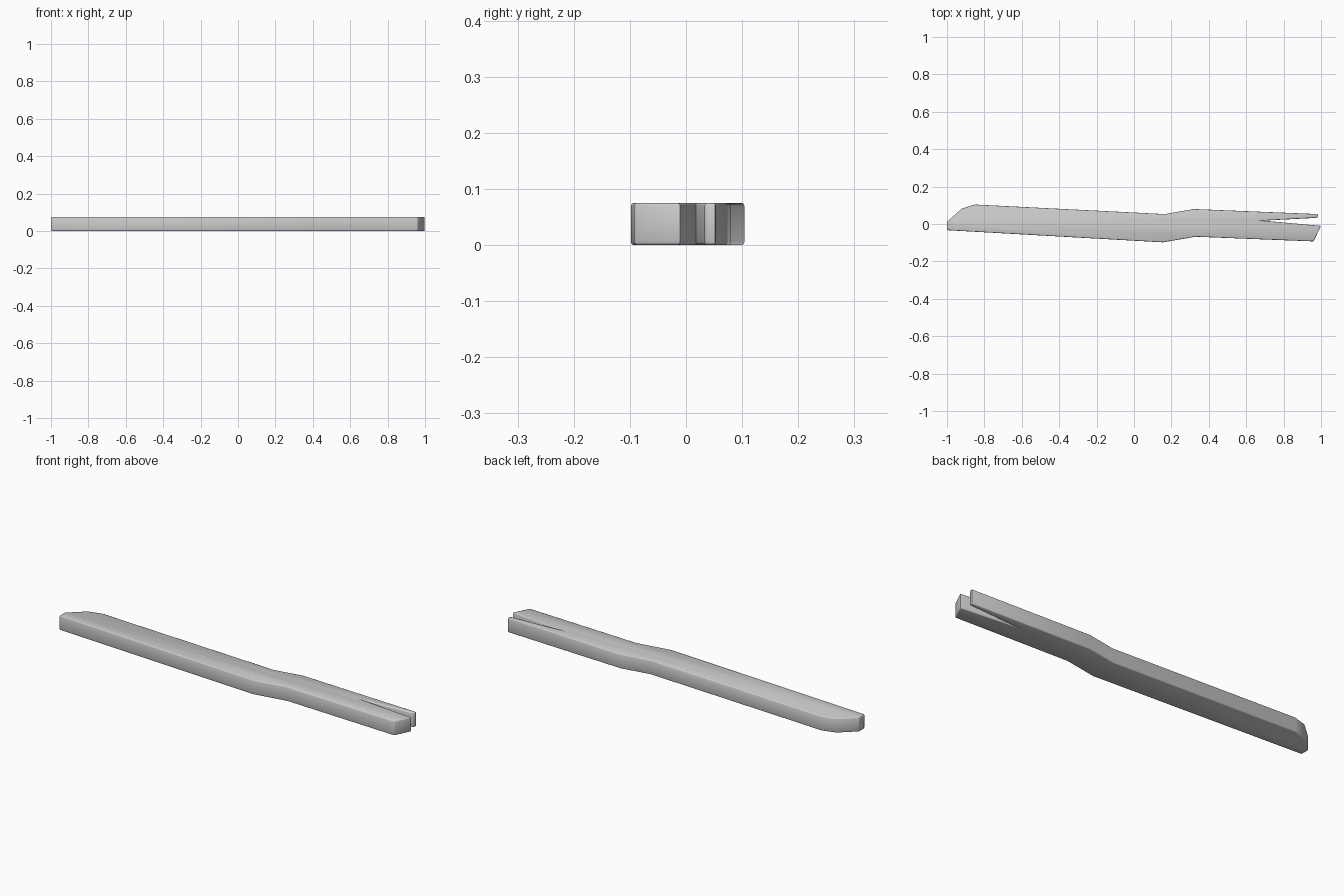
import bpy
import bmesh
import math

old = bpy.data.objects.get("Cube")
if old:
    bpy.data.objects.remove(old, do_unlink=True)

HEIGHT = 0.075

# Plain grey material
grey = bpy.data.materials.new("light_grey")
grey.use_nodes = True
colour = (0.6, 0.6, 0.6, 1)
grey.diffuse_color = colour
grey.node_tree.nodes["Principled BSDF"].inputs["Base Color"].default_value = colour

# Plank outline, anticlockwise: rounded left end, kink, split right end
outline = [
    (-1, -0.033), (0.155, -0.098), (0.33, -0.068), (0.96, -0.093),
    (1, -0.01), (0.69, 0.018), (0.98, 0.033), (0.985, 0.053),
    (0.32, 0.08), (0.165, 0.053), (-0.85, 0.104), (-0.92, 0.083), (-1, 0.012),
]

# Extrude the outline into a slab
bm = bmesh.new()
base = bm.faces.new([bm.verts.new((x, y, 0)) for x, y in outline])
slab = bmesh.ops.extrude_face_region(bm, geom=[base], use_keep_orig=True)
top = [v for v in slab["geom"] if isinstance(v, bmesh.types.BMVert)]
bmesh.ops.translate(bm, verts=top, vec=(0, 0, HEIGHT))
bmesh.ops.recalc_face_normals(bm, faces=bm.faces)
mesh = bpy.data.meshes.new("split_plank")
bm.to_mesh(mesh)
bm.free()
mesh.materials.append(grey)
plank = bpy.data.objects.new("split_plank", mesh)
bpy.context.collection.objects.link(plank)

# Softened edges
bpy.context.view_layer.objects.active = plank
plank.select_set(True)
bevel = plank.modifiers.new("soft_edges", 'BEVEL')
bevel.width = 0.005
bevel.segments = 2
bevel.limit_method = 'ANGLE'
bevel.angle_limit = math.radians(30)
bpy.ops.object.modifier_apply(modifier=bevel.name)
bpy.ops.object.shade_smooth_by_angle(angle=math.radians(50))
